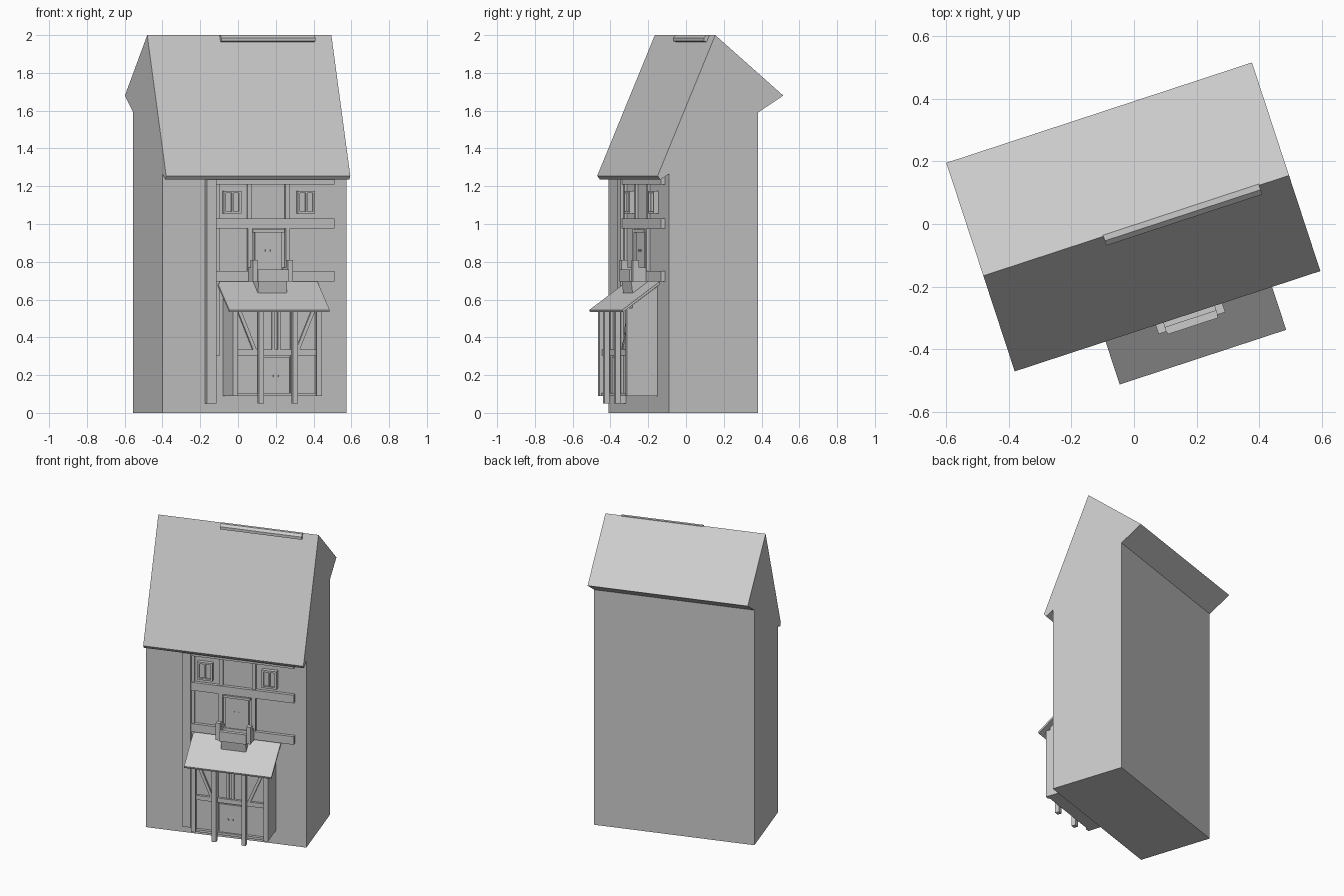
import bpy
import bmesh
from math import radians
from mathutils import Matrix, Vector

cube = bpy.data.objects.get("Cube")
if cube:
    bpy.data.objects.remove(cube, do_unlink=True)

grey = bpy.data.materials.new("plain grey")
grey.use_nodes = True
colour = (0.6, 0.6, 0.6, 1)
grey.diffuse_color = colour
grey.node_tree.nodes["Principled BSDF"].inputs["Base Color"].default_value = colour

TURN = Matrix.Rotation(radians(18.17), 4, "Z")
WALL = -0.264      # front wall plane
BEAM = WALL - 0.022
MID = 0.077        # centre line of porch, balcony and door


def extrude(name, profile, u0, u1):
    """Extrude a (depth, height) profile along the width of the house."""
    bm = bmesh.new()
    face = bm.faces.new([bm.verts.new((u0, v, z)) for v, z in profile])
    grown = bmesh.ops.extrude_face_region(bm, geom=[face])["geom"]
    verts = [g for g in grown if isinstance(g, bmesh.types.BMVert)]
    bmesh.ops.translate(bm, verts=verts, vec=(u1 - u0, 0, 0))
    bmesh.ops.recalc_face_normals(bm, faces=bm.faces)
    mesh = bpy.data.meshes.new(name)
    bm.to_mesh(mesh)
    bm.free()
    mesh.materials.append(grey)
    obj = bpy.data.objects.new(name, mesh)
    obj.matrix_world = TURN
    bpy.context.collection.objects.link(obj)
    return obj


def box(name, u0, u1, front, back, z0, z1):
    return extrude(name, [(front, z0), (back, z0), (back, z1), (front, z1)], u0, u1)


def brace(name, low, high, front, back, width):
    """Slanted beam between two (width, height) points."""
    obj = box(name, -width / 2, width / 2, front, back, 0, 1)
    for v in obj.data.vertices:
        start = Vector(low).lerp(Vector(high), v.co.z)
        v.co.x += start.x
        v.co.z = start.y
    return obj


# House body with steep front roof and short overhanging back roof
extrude("house", [(WALL, 0), (0.231, 0), (0.231, 1.59), (0.372, 1.68), (-0.007, 2),
                  (-0.328, 1.255), (-0.313, 1.235), (WALL, 1.265)], -0.508, 0.518)
extrude("ridge_beam", [(-0.003, 2), (-0.022, 2), (-0.038, 1.986), (-0.038, 1.968),
                       (-0.022, 1.964), (-0.003, 1.97)], -0.105, 0.418)

# Timber frame on the front wall
box("corner_beam", -0.27, -0.215, WALL - 0.03, WALL, 0.05, 1.25)
for i, (z0, z1) in enumerate([(0.695, 0.75), (0.975, 1.03), (1.208, 1.25)]):
    box(f"cross_beam_{i}", -0.215, 0.444, BEAM, WALL, z0, z1)
for i, u in enumerate((-0.025, 0.185)):
    box(f"upper_stud_{i}", u - 0.012, u + 0.012, BEAM + 0.008, WALL, 1.03, 1.208)
    box(f"middle_stud_{i}", u - 0.012, u + 0.012, BEAM, WALL, 0.75, 0.975)
box("left_stud", -0.215, -0.195, BEAM + 0.008, WALL, 0.3, 1.208)

# Upper windows with a frame, glass panel and central bar
for side, u in (("right", -0.125), ("left", 0.287)):
    a, b = u - 0.048, u + 0.048
    box(f"{side}_window_pane", a, b, BEAM + 0.008, WALL, 1.055, 1.175)
    for part, p, q, z0, z1 in (("sill", a, b, 1.055, 1.067), ("lintel", a, b, 1.163, 1.175),
                               ("jamb_a", a, a + 0.012, 1.055, 1.175),
                               ("jamb_b", b - 0.012, b, 1.055, 1.175),
                               ("bar", u - 0.004, u + 0.004, 1.067, 1.163)):
        box(f"{side}_window_{part}", p, q, BEAM - 0.004, WALL, z0, z1)

# Balcony door
box("balcony_door", MID - 0.075, MID + 0.075, BEAM + 0.006, WALL, 0.75, 0.955)
box("balcony_door_top", MID - 0.087, MID + 0.087, BEAM - 0.002, WALL, 0.955, 0.97)

# Balcony with raised ends, low front and a tapering bracket
FRONT = -0.358
box("balcony_floor", MID - 0.11, MID + 0.11, FRONT, WALL, 0.695, 0.71)
box("balcony_front", MID - 0.085, MID + 0.085, FRONT - 0.01, FRONT + 0.015, 0.695, 0.76)
for side, s in (("right", -1), ("left", 1)):
    u0, u1 = sorted((MID + s * 0.085, MID + s * 0.112))
    box(f"balcony_{side}_end", u0, u1, FRONT, FRONT + 0.035, 0.695, 0.81)
    box(f"balcony_{side}_rail", u0, u1, FRONT + 0.035, WALL, 0.695, 0.77)
extrude("balcony_bracket", [(WALL, 0.6), (FRONT + 0.01, 0.63), (FRONT, 0.7), (WALL, 0.7)],
        MID - 0.08, MID + 0.08)

# Porch roof and body
extrude("porch_roof", [(WALL, 0.695), (-0.472, 0.545), (-0.468, 0.533), (WALL, 0.68)],
        -0.203, 0.356)
HALF, FACE = 0.246, -0.405
extrude("porch_body", [(WALL, 0.09), (FACE, 0.09), (FACE, 0.57), (WALL, 0.67)],
        MID - HALF, MID + HALF)
box("porch_sill", MID - HALF, MID + HALF, FACE - 0.02, FACE, 0.09, 0.105)
box("porch_cross_beam", MID - HALF, MID + HALF, FACE - 0.016, FACE, 0.305, 0.335)
box("porch_door", MID - 0.075, MID + 0.075, FACE - 0.008, FACE, 0.105, 0.295)
for i, s in enumerate((-1, 1)):
    knob = MID + s * 0.014
    box(f"porch_knob_{i}", knob - 0.004, knob + 0.004, FACE - 0.014, FACE, 0.19, 0.2)
    box(f"balcony_knob_{i}", knob - 0.004, knob + 0.004, BEAM, WALL, 0.855, 0.865)
    corner = MID + s * (HALF - 0.013)
    box(f"porch_corner_{i}", corner - 0.014, corner + 0.014, FACE - 0.03, FACE, 0.09, 0.555)
    box(f"porch_stud_{i}", MID + s * 0.016 - 0.008, MID + s * 0.016 + 0.008,
        FACE - 0.012, FACE, 0.335, 0.56)
    box(f"porch_jamb_{i}", MID + s * 0.09 - 0.01, MID + s * 0.09 + 0.01,
        FACE - 0.016, FACE, 0.09, 0.56)
    post = MID + s * 0.095
    box(f"porch_post_{i}", post - 0.014, post + 0.014, -0.453, -0.425, 0.05, 0.553)
    brace(f"porch_brace_{i}", (MID + s * 0.12, 0.335), (MID + s * 0.21, 0.55),
          FACE - 0.014, FACE, 0.02)
